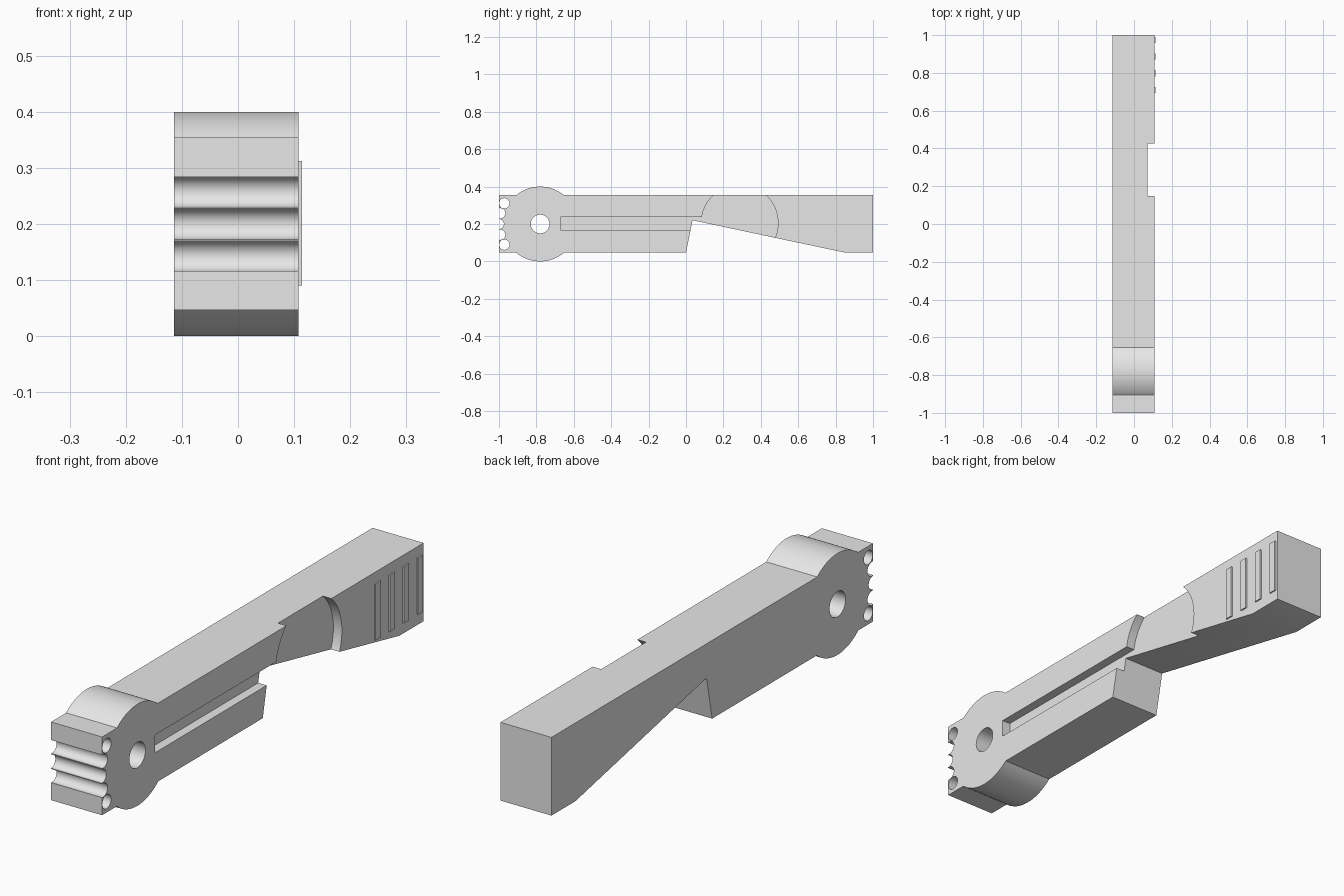
import bpy, bmesh
from math import sin, cos, pi, radians, asin

if "Cube" in bpy.data.objects:
    bpy.data.objects.remove(bpy.data.objects["Cube"])

grey = bpy.data.materials.new("light grey")
grey.use_nodes = True
grey.diffuse_color = (0.8, 0.8, 0.8, 1)
grey.node_tree.nodes["Principled BSDF"].inputs["Base Color"].default_value = (0.8, 0.8, 0.8, 1)

LEFT, RIGHT, FLOOR = -0.114, 0.108, 0.071   # body sides and recess floor in x
BOTTOM, TOP = 0.047, 0.355
PIVOT_Y, PIVOT_Z, HUB = -0.78, 0.2, 0.2


def prism(name, outline, x0, x1):
    """Extrude a (y, z) outline from x0 to x1."""
    bm = bmesh.new()
    face = bm.faces.new([bm.verts.new((x0, y, z)) for y, z in outline])
    ext = bmesh.ops.extrude_face_region(bm, geom=[face])
    moved = [v for v in ext["geom"] if isinstance(v, bmesh.types.BMVert)]
    bmesh.ops.translate(bm, verts=moved, vec=(x1 - x0, 0, 0))
    bmesh.ops.recalc_face_normals(bm, faces=bm.faces)
    mesh = bpy.data.meshes.new(name)
    bm.to_mesh(mesh)
    bm.free()
    mesh.materials.append(grey)
    obj = bpy.data.objects.new(name, mesh)
    bpy.context.collection.objects.link(obj)
    return obj


def arc(y, z, r, a0, a1, n):
    return [(y + r * cos(a0 + (a1 - a0) * i / n), z + r * sin(a0 + (a1 - a0) * i / n))
            for i in range(n + 1)]


def circle(y, z, r, n=48):
    return arc(y, z, r, 0, 2 * pi, n)[:-1]


def box(y0, y1, z0, z1):
    return [(y0, z0), (y1, z0), (y1, z1), (y0, z1)]


def cut(target, outline, x0, x1):
    cutter = prism("cutter", outline, x0, x1)
    cutter.hide_render = True
    mod = target.modifiers.new("cut", "BOOLEAN")
    mod.operation, mod.solver, mod.object = "DIFFERENCE", "EXACT", cutter
    bpy.context.view_layer.objects.active = target
    bpy.ops.object.modifier_apply(modifier=mod.name)
    bpy.data.objects.remove(cutter)


# Body: bar with a round hub and a wedge notch underneath
up = asin((TOP - PIVOT_Z) / HUB)
down = asin((PIVOT_Z - BOTTOM) / HUB)
outline = [(-1, BOTTOM)]
outline += arc(PIVOT_Y, PIVOT_Z, HUB, pi + down, 2 * pi - down, 24)
outline += [(0, BOTTOM), (0.035, 0.22), (0.85, BOTTOM), (1, BOTTOM), (1, TOP)]
outline += arc(PIVOT_Y, PIVOT_Z, HUB, up, pi - up, 24)
outline += [(-1, TOP)]
body = prism("body", outline, LEFT, RIGHT)

# Pivot hole, and the fan of holes and grooves around it at the front end
cut(body, circle(PIVOT_Y, PIVOT_Z, 0.05), -0.3, 0.3)
for step in range(-2, 3):
    a = radians(180 + 15 * step)
    cut(body, circle(PIVOT_Y + 0.221 * cos(a), PIVOT_Z + 0.221 * sin(a), 0.0275, 32), -0.3, 0.3)

# Long slot and round thumb recess on the left side
cut(body, circle(0.287, 0.205, 0.205, 72), FLOOR, 0.3)
cut(body, box(-0.67, 0.12, 0.167, 0.237), FLOOR, 0.3)

# Raised grip ribs
for i in range(4):
    y = 0.71 + 0.088 * i
    prism(f"grip_rib_{i + 1}", box(y - 0.016, y + 0.016, 0.09, 0.312), RIGHT - 0.004, 0.1137)

# Smooth the round surfaces, keep the edges sharp
bpy.ops.object.select_all(action="DESELECT")
body.select_set(True)
bpy.context.view_layer.objects.active = body
bpy.ops.object.shade_smooth_by_angle(angle=radians(30))
